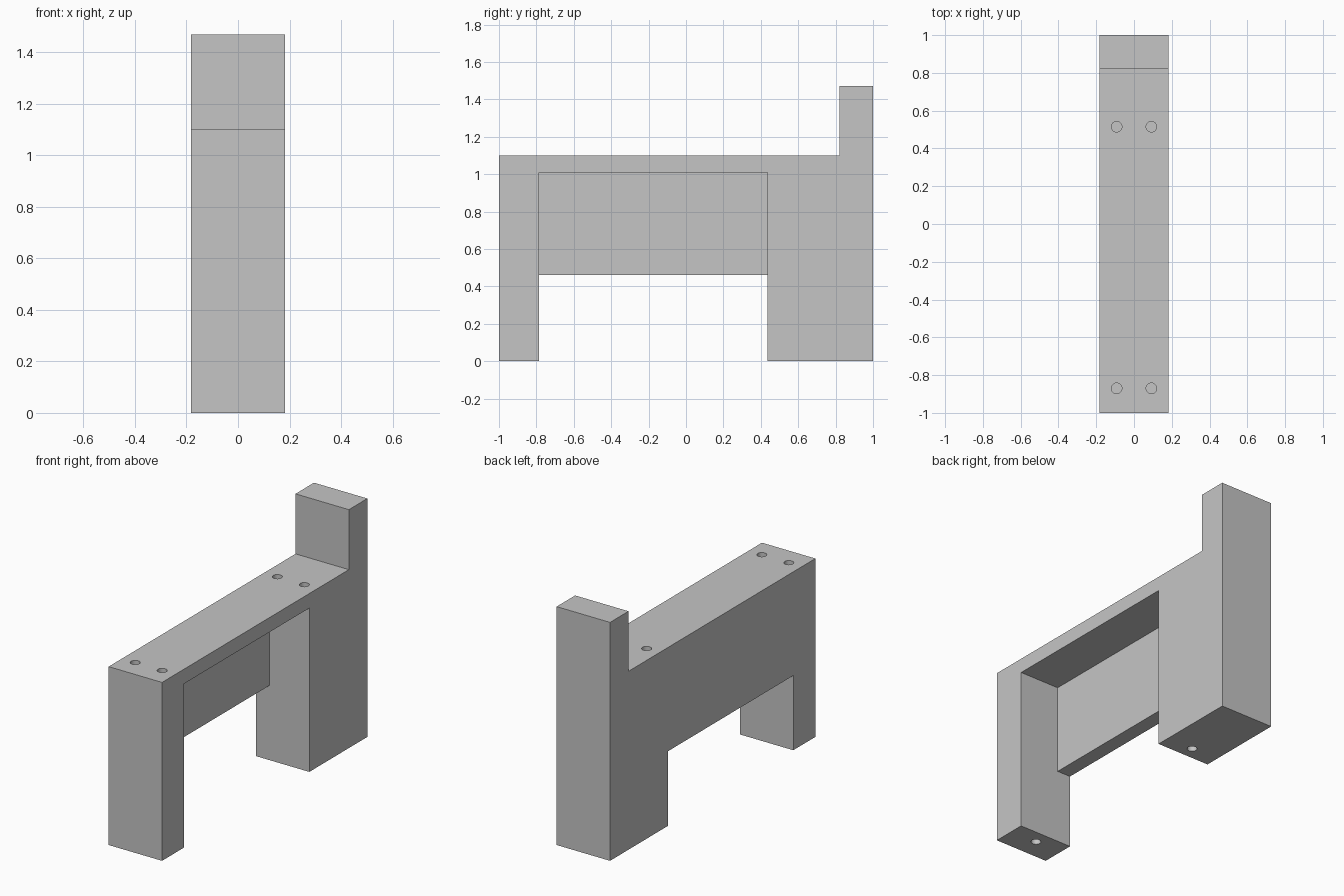
import bpy, bmesh
from mathutils import Vector

cube = bpy.data.objects.get("Cube")
if cube:
    bpy.data.objects.remove(cube, do_unlink=True)

HALF_W = 0.182      # half the body width
HOLE_R = 0.028
HOLE_DEPTH = 0.2

grey = bpy.data.materials.new("plain grey")
grey.use_nodes = True
colour = (0.56, 0.56, 0.56, 1)
grey.diffuse_color = colour
grey.node_tree.nodes["Principled BSDF"].inputs["Base Color"].default_value = colour


def finish(name, bm):
    bmesh.ops.recalc_face_normals(bm, faces=bm.faces)
    mesh = bpy.data.meshes.new(name)
    bm.to_mesh(mesh)
    bm.free()
    mesh.materials.append(grey)
    obj = bpy.data.objects.new(name, mesh)
    bpy.context.collection.objects.link(obj)
    return obj


def prism(name, points, sweep):
    """Extrude a closed outline along a vector."""
    bm = bmesh.new()
    face = bm.faces.new([bm.verts.new(p) for p in points])
    new = bmesh.ops.extrude_face_region(bm, geom=[face])["geom"]
    moved = [v for v in new if isinstance(v, bmesh.types.BMVert)]
    bmesh.ops.translate(bm, verts=moved, vec=Vector(sweep))
    return finish(name, bm)


def drill(x, y, z):
    """Cylinder cutter centred on a surface, so it cuts HOLE_DEPTH deep."""
    bm = bmesh.new()
    bmesh.ops.create_cone(bm, cap_ends=True, segments=32, radius1=HOLE_R,
                          radius2=HOLE_R, depth=2 * HOLE_DEPTH)
    bmesh.ops.translate(bm, verts=bm.verts, vec=(x, y, z))
    return finish("hole_cutter", bm)


# Solid block with the raised post at the back
outline = [(-1, 0), (1, 0), (1, 1.47), (0.82, 1.47), (0.82, 1.10), (-1, 1.10)]
body = prism("bench_body", [(-HALF_W, y, z) for y, z in outline],
             (2 * HALF_W, 0, 0))

# Stepped opening between the legs, leaving a thin panel on one side
step = [(-0.3, -0.1), (0.3, -0.1), (0.3, 1.01), (-0.09, 1.01),
        (-0.09, 0.46), (-0.3, 0.46)]
cutters = [prism("opening_cutter", [(x, -0.785, z) for x, z in step],
                 (0, 1.22, 0))]

# Two sockets on top and one underneath at each leg
for y in (-0.87, 0.515):
    cutters += [drill(-0.092, y, 1.10), drill(0.092, y, 1.10), drill(0, y, 0)]

bpy.ops.object.select_all(action="DESELECT")
bpy.context.view_layer.objects.active = body
body.select_set(True)
for cutter in cutters:
    cutter.hide_render = True
    mod = body.modifiers.new("cut", "BOOLEAN")
    mod.operation = "DIFFERENCE"
    mod.solver = "EXACT"
    mod.object = cutter
    bpy.ops.object.modifier_apply(modifier=mod.name)
    bpy.data.objects.remove(cutter, do_unlink=True)

bpy.ops.object.shade_smooth_by_angle()
